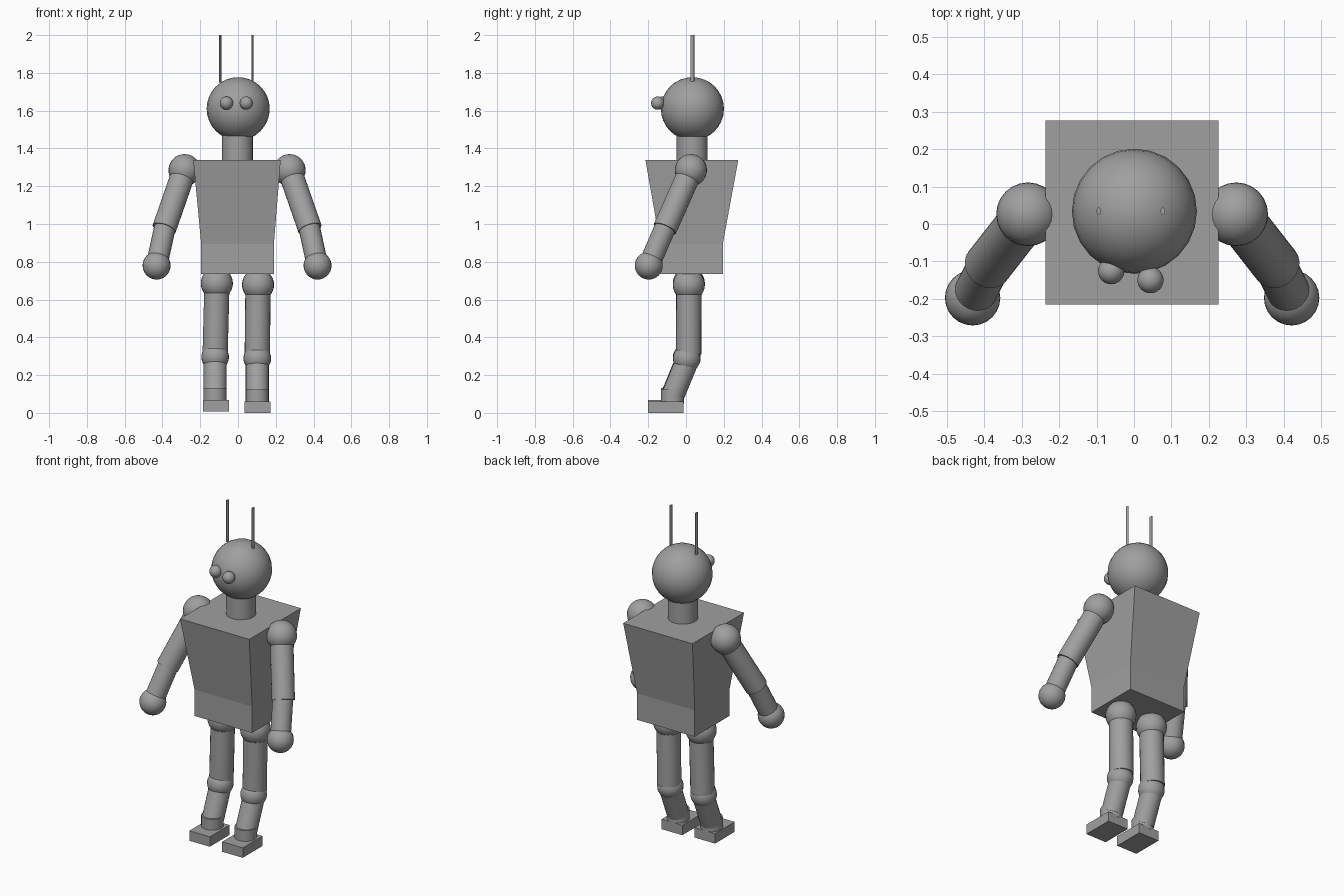
import bpy, math
from mathutils import Vector

if "Cube" in bpy.data.objects:
    bpy.data.objects.remove(bpy.data.objects["Cube"])

grey = bpy.data.materials.new("plain grey")
grey.diffuse_color = (0.35, 0.35, 0.35, 1)
grey.use_nodes = True
grey.node_tree.nodes["Principled BSDF"].inputs["Base Color"].default_value = grey.diffuse_color


def finish(name, smooth=True):
    ob = bpy.context.object
    ob.name = name
    ob.data.materials.append(grey)
    if smooth:
        bpy.ops.object.shade_smooth_by_angle(angle=math.radians(40))
    return ob


def ball(name, pos, r):
    bpy.ops.mesh.primitive_uv_sphere_add(segments=24, ring_count=16, radius=r, location=pos)
    return finish(name)


def rod(name, a, b, r):
    a, b = Vector(a), Vector(b)
    d = b - a
    bpy.ops.mesh.primitive_cylinder_add(
        vertices=24, radius=r, depth=d.length, location=(a + b) / 2,
        rotation=d.to_track_quat('Z', 'Y').to_euler())
    return finish(name)


def box(name, x, y, z):
    bpy.ops.mesh.primitive_cube_add(
        size=1, location=[(p[0] + p[1]) / 2 for p in (x, y, z)],
        scale=[p[1] - p[0] for p in (x, y, z)])
    return finish(name, False)


# Torso: straight waist block flaring out to wide shoulders
rings = [(0.735, -0.195, 0.19, -0.137, 0.195),
         (0.895, -0.195, 0.19, -0.137, 0.195),
         (1.34, -0.237, 0.226, -0.215, 0.277)]
verts = []
for z, x0, x1, y0, y1 in rings:
    verts += [(x0, y0, z), (x1, y0, z), (x1, y1, z), (x0, y1, z)]
faces = [(3, 2, 1, 0), (8, 9, 10, 11)]
for k in (0, 4):
    for i in range(4):
        j = (i + 1) % 4
        faces.append((k + i, k + j, k + j + 4, k + i + 4))
mesh = bpy.data.meshes.new("torso")
mesh.from_pydata(verts, [], faces)
mesh.materials.append(grey)
bpy.context.collection.objects.link(bpy.data.objects.new("torso", mesh))

# Head, neck, eyes and antennae
rod("neck", (-0.003, 0.033, 1.32), (-0.003, 0.033, 1.5), 0.082)
ball("head", (0.001, 0.034, 1.61), 0.167)
ball("left_eye", (-0.061, -0.126, 1.64), 0.035)
ball("right_eye", (0.044, -0.15, 1.64), 0.035)
for name, x in (("left_antenna", -0.094), ("right_antenna", 0.077)):
    ob = rod(name, (x, 0.034, 1.75), (x, 0.034, 2.0), 0.01)
    ob.scale.x = 0.6

# Arms
for side, s in (("left", -1), ("right", 1)):
    def at(x, y, z):
        return (-0.005 + s * x, y, z)
    shoulder, elbow, hand = at(0.278, 0.026, 1.285), at(0.386, -0.112, 0.975), at(0.426, -0.197, 0.78)
    ball(side + "_shoulder", shoulder, 0.085)
    rod(side + "_upper_arm", shoulder, elbow, 0.064)
    rod(side + "_forearm", at(0.378, -0.102, 1.0), hand, 0.057)
    ball(side + "_hand", hand, 0.074)

# Legs: hip x, knee x, foot x range, lift off the ground
for side, hx, kx, fx, dz in (("left", -0.112, -0.121, (-0.185, -0.048), 0.008),
                             ("right", 0.106, 0.102, (0.034, 0.172), 0.0)):
    ball(side + "_hip", (hx, 0.015, 0.678 + dz), 0.085)
    rod(side + "_thigh", (hx, 0.015, 0.66), (kx, 0.014, 0.31 + dz), 0.067)
    ball(side + "_knee", (kx, 0.004, 0.288 + dz), 0.073)
    rod(side + "_shin", (kx, 0.008, 0.28 + dz), (kx, -0.066, 0.1 + dz), 0.061)
    rod(side + "_ankle", (kx, -0.072, 0.05 + dz), (kx, -0.072, 0.125 + dz), 0.061)
    box(side + "_foot", fx, (-0.2, -0.013), (dz, 0.06 + dz))
